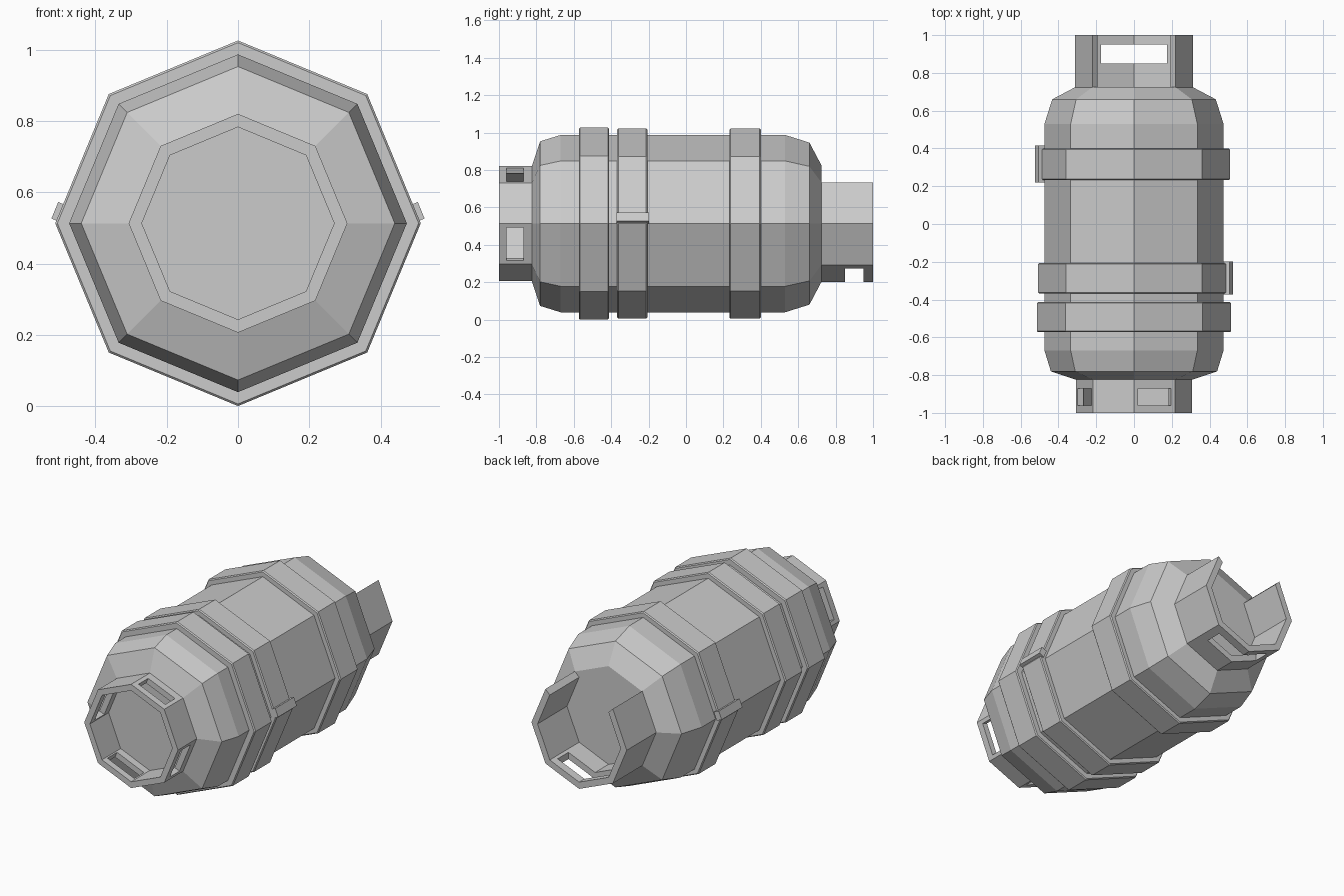
import bpy, bmesh
from math import cos, sin, pi, radians
from mathutils import Matrix, Vector

if "Cube" in bpy.data.objects:
    bpy.data.objects.remove(bpy.data.objects["Cube"])

CZ = 0.513  # height of the long axis


def link(name, bm):
    bmesh.ops.remove_doubles(bm, verts=bm.verts, dist=1e-5)
    bmesh.ops.recalc_face_normals(bm, faces=bm.faces)
    me = bpy.data.meshes.new(name)
    bm.to_mesh(me)
    bm.free()
    ob = bpy.data.objects.new(name, me)
    bpy.context.collection.objects.link(ob)
    return ob


def sweep(name, profile, first=0, sides=8):
    """Turn a closed (y, radius) profile about the y axis in 45 degree steps."""
    bm = bmesh.new()
    full = sides == 8
    loops = []
    for k in range(sides if full else sides + 1):
        a = radians(45 * (first + k))
        loops.append([bm.verts.new((r * cos(a), y, CZ + r * sin(a))) for y, r in profile])
    n = len(profile)
    for k in range(sides):
        a, b = loops[k], loops[(k + 1) % len(loops)]
        for i in range(n):
            j = (i + 1) % n
            if profile[i][1] == 0 and profile[j][1] == 0:
                continue
            bm.faces.new((a[i], a[j], b[j], b[i]))
    if not full:
        bm.faces.new(loops[0])
        bm.faces.new(loops[-1])
    bmesh.ops.remove_doubles(bm, verts=bm.verts, dist=1e-5)
    bmesh.ops.dissolve_degenerate(bm, edges=bm.edges, dist=1e-5)
    return link(name, bm)


def box(name, radius, angle, y, size, offset=0.0):
    """Box facing outward at an angle: size = (radial, y, tangential)."""
    bm = bmesh.new()
    m = (Matrix.Translation((0, y, CZ)) @ Matrix.Rotation(-radians(angle), 4, 'Y')
         @ Matrix.Translation((radius, 0, offset)) @ Matrix.Diagonal((*size, 1)))
    bmesh.ops.create_cube(bm, size=1, matrix=m)
    return link(name, bm)


def cut(ob, cutter):
    mod = ob.modifiers.new("slot", 'BOOLEAN')
    mod.operation = 'DIFFERENCE'
    mod.solver = 'EXACT'
    mod.object = cutter
    dg = bpy.context.evaluated_depsgraph_get()
    me = bpy.data.meshes.new_from_object(ob.evaluated_get(dg))
    ob.modifiers.clear()
    ob.data = me
    bpy.data.objects.remove(cutter)


# Main octagonal tank
sweep("body", [(-0.825, 0), (-0.825, 0.305), (-0.78, 0.44), (-0.67, 0.474),
               (0.53, 0.474), (0.66, 0.433), (0.725, 0.31), (0.725, 0)])

# Three raised bands
for name, y0, y1, r in (("front_band", -0.573, -0.412, 0.513),
                        ("middle_band", -0.368, -0.207, 0.508),
                        ("rear_band", 0.232, 0.4, 0.508)):
    sweep(name, [(y0, 0.46), (y0, r - 0.006), (y0 + 0.006, r),
                 (y1 - 0.006, r), (y1, r - 0.006), (y1, 0.46)])

# Front collar with a slot in every other side
front = sweep("front_collar", [(-1, 0.27), (-1, 0.307), (-0.8, 0.307), (-0.8, 0.27)])
for a in (67.5, 157.5, 247.5, 337.5):
    cut(front, box("slot_cutter", 0.27, a, -0.915, (0.14, 0.09, 0.19)))

# Rear collar, open over the two top sides, with one slot bent round the bottom
rear = sweep("rear_collar", [(0.7, 0.272), (0.7, 0.312), (1, 0.312), (1, 0.272)],
             first=3, sides=6)
cut(rear, box("slot_cutter", 0.28, 270, 0.9, (0.2, 0.1, 0.35)))

# Small band clips, one on each side
box("right_clip", 0.471, 22.5, -0.285, (0.036, 0.175, 0.05), -0.163)
box("left_clip", 0.471, 157.5, 0.317, (0.036, 0.195, 0.05), 0.163)
